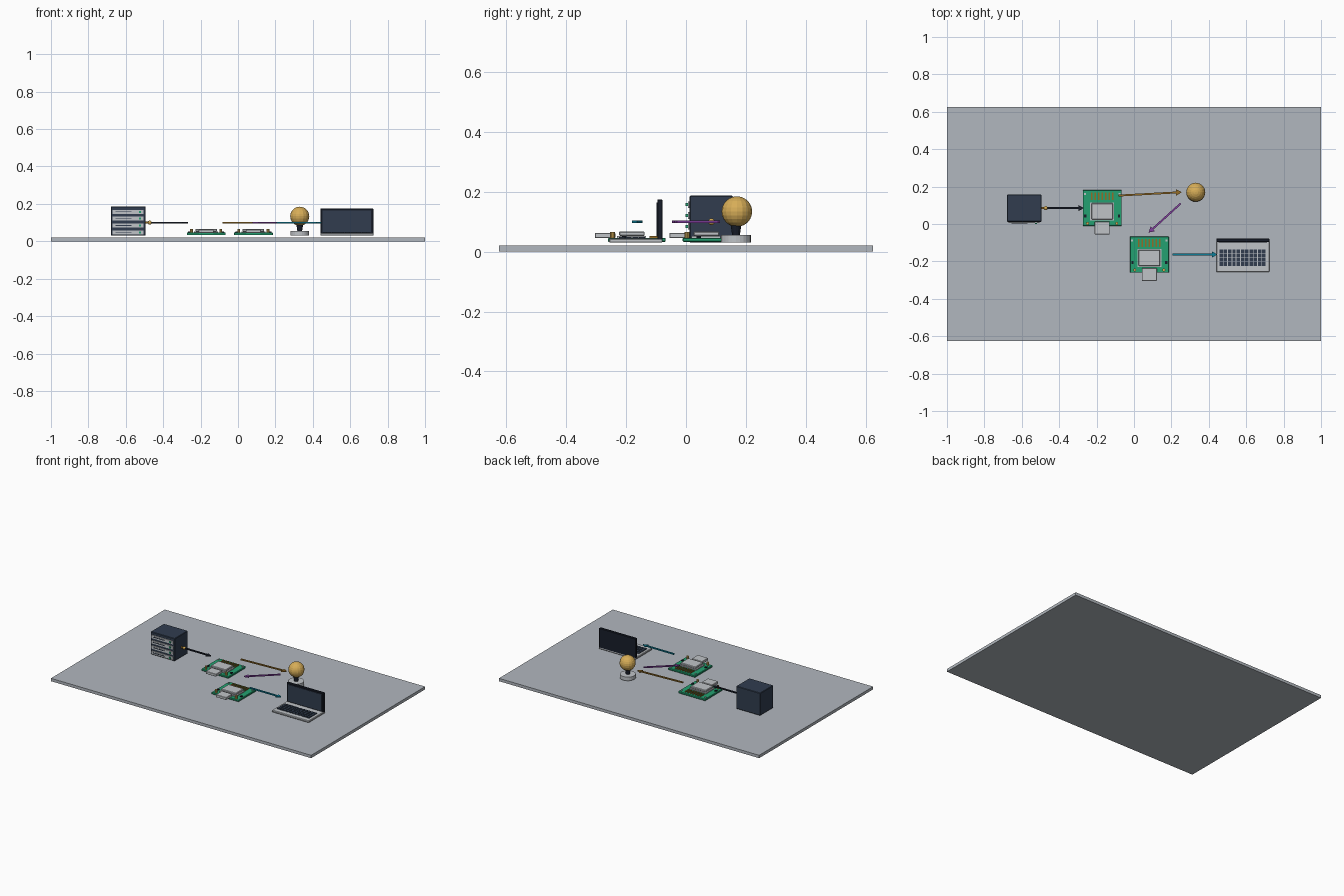
import bpy, bmesh, math
from mathutils import Vector

if "Cube" in bpy.data.objects:
    bpy.data.objects.remove(bpy.data.objects["Cube"])


def mat(name, r, g, b):
    m = bpy.data.materials.new(name)
    m.diffuse_color = tuple((c / 255) ** 2.2 for c in (r, g, b)) + (1,)
    m.use_nodes = True
    m.node_tree.nodes["Principled BSDF"].inputs["Base Color"].default_value = m.diffuse_color
    return m


GREY = mat("slate grey", 176, 182, 189)
SILVER = mat("silver", 190, 194, 198)
NAVY = mat("navy", 52, 63, 80)
BLACK = mat("near black", 30, 35, 46)
GREEN = mat("board green", 40, 160, 112)
GOLD = mat("gold", 214, 172, 88)
BRONZE = mat("bronze", 146, 108, 44)
PURPLE = mat("purple", 130, 66, 158)
TEAL = mat("teal", 20, 126, 152)


def finish(bm, name, material):
    me = bpy.data.meshes.new(name)
    bmesh.ops.recalc_face_normals(bm, faces=bm.faces)
    bm.to_mesh(me)
    bm.free()
    me.materials.append(material)
    ob = bpy.data.objects.new(name, me)
    bpy.context.collection.objects.link(ob)
    return ob


def box(name, x, y, z, material, bevel=0):
    """Box from (min, max) pairs on each axis."""
    bm = bmesh.new()
    bmesh.ops.create_cube(bm, size=1)
    for v in bm.verts:
        v.co = [(a + b) / 2 + c * (b - a) for (a, b), c in zip((x, y, z), v.co)]
    ob = finish(bm, name, material)
    if bevel:
        mod = ob.modifiers.new("bevel", 'BEVEL')
        mod.width, mod.segments = bevel, 1
    return ob


def cone(name, x, y, z, r1, r2, material, n=16):
    bm = bmesh.new()
    bmesh.ops.create_cone(bm, cap_ends=True, segments=n, radius1=r1, radius2=r2, depth=z[1] - z[0])
    bmesh.ops.translate(bm, verts=bm.verts, vec=(x, y, (z[0] + z[1]) / 2))
    return finish(bm, name, material)


def ball(name, pos, r, material, u=16, v=12):
    bm = bmesh.new()
    bmesh.ops.create_uvsphere(bm, u_segments=u, v_segments=v, radius=r)
    bmesh.ops.translate(bm, verts=bm.verts, vec=pos)
    return finish(bm, name, material)


def arrow(name, start, end, material, z=0.1, t=0.004):
    """Flat arrow between two points in plan."""
    a, b = Vector(start), Vector(end)
    length = (b - a).length
    d = (b - a).normalized()
    side = Vector((-d.y, d.x))
    neck = length - 0.03
    outline = [(0, -.005), (neck, -.005), (neck, -.017), (length, 0),
               (neck, .017), (neck, .005), (0, .005)]
    bm = bmesh.new()
    vs = [bm.verts.new((*(a + d * u + side * w), z - t)) for u, w in outline]
    f = bm.faces.new(vs)
    top = bmesh.ops.extrude_face_region(bm, geom=[f])["geom"]
    bmesh.ops.translate(bm, vec=(0, 0, 2 * t),
                        verts=[e for e in top if isinstance(e, bmesh.types.BMVert)])
    return finish(bm, name, material)


# Ground slab
box("base_plate", (-1, 1), (-.625, .625), (0, .02), GREY)

# Server cabinet with four drive bays
box("server_cabinet", (-.68, -.495), (.012, .157), (.03, .187), NAVY, .003)
for i in range(4):
    z = .048 + i * .0365
    box("drive_bay", (-.67, -.505), (.006, .02), (z - .011, z + .011), SILVER)
    box("bay_slot", (-.655, -.57), (.003, .01), (z - .002, z + .002), NAVY)
    box("bay_light", (-.53, -.519), (-.001, .01), (z - .005, z + .005), GREEN)
ball("cable_socket", (-.472, .085, .1), .011, GOLD, 12, 8)
box("socket_stem", (-.497, -.472), (.08, .09), (.095, .105), BRONZE)


# Circuit boards
def board(cx, cy):
    def part(name, x, y, z, m, bev=0):
        box(name, (cx + x[0], cx + x[1]), (cy + y[0], cy + y[1]), z, m, bev)
    part("circuit_board", (-.104, .104), (-.096, .096), (.033, .046), GREEN, .002)
    part("chip_frame", (-.064, .064), (-.066, .03), (.046, .053), SILVER)
    part("chip_cover", (-.058, .058), (-.06, .026), (.053, .067), SILVER, .003)
    part("plug_port", (-.04, .04), (-.14, -.072), (.045, .063), SILVER, .002)
    for i in range(7):
        x = -.057 + i * .019
        part("pin", (x - .004, x + .004), (.042, .083), (.046, .053), BRONZE)
    for sx in (-1, 1):
        cone("brass_post", cx + sx * .078, cy - .082, (.045, .066), .008, .008, GOLD, 10)
        part("edge_part", (sx * .09 - .006, sx * .09 + .006), (-.05, -.035), (.046, .052), BLACK)
        part("corner_pad", (sx * .092 - .005, sx * .092 + .005), (.07, .08), (.046, .05), SILVER)


board(-.17, .085)
board(.082, -.164)

# Globe lamp on a pedestal
cone("lamp_foot", .33, .167, (.03, .056), .05, .05, SILVER, 24)
cone("lamp_stem", .33, .167, (.056, .09), .013, .018, BLACK, 12)
ball("lamp_globe", (.33, .17, .134), .051, GOLD)

# Laptop
box("laptop_body", (.44, .724), (-.257, -.078), (.03, .044), SILVER, .003)
box("laptop_lid", (.44, .724), (-.096, -.078), (.032, .175), BLACK, .003)
box("laptop_screen", (.452, .712), (-.099, -.09), (.05, .165), NAVY)
for row in range(4):
    for col in range(11):
        x, y = .457 + col * .0228, -.224 + row * .0225
        box("key", (x, x + .0185), (y, y + .0195), (.043, .049), NAVY)

# Flow arrows
arrow("black_arrow", (-.468, .085), (-.268, .085), BLACK)
arrow("bronze_arrow", (-.083, .152), (.255, .17), BRONZE)
arrow("purple_arrow", (.25, .11), (.078, -.046), PURPLE)
arrow("teal_arrow", (.205, -.163), (.446, -.163), TEAL)
